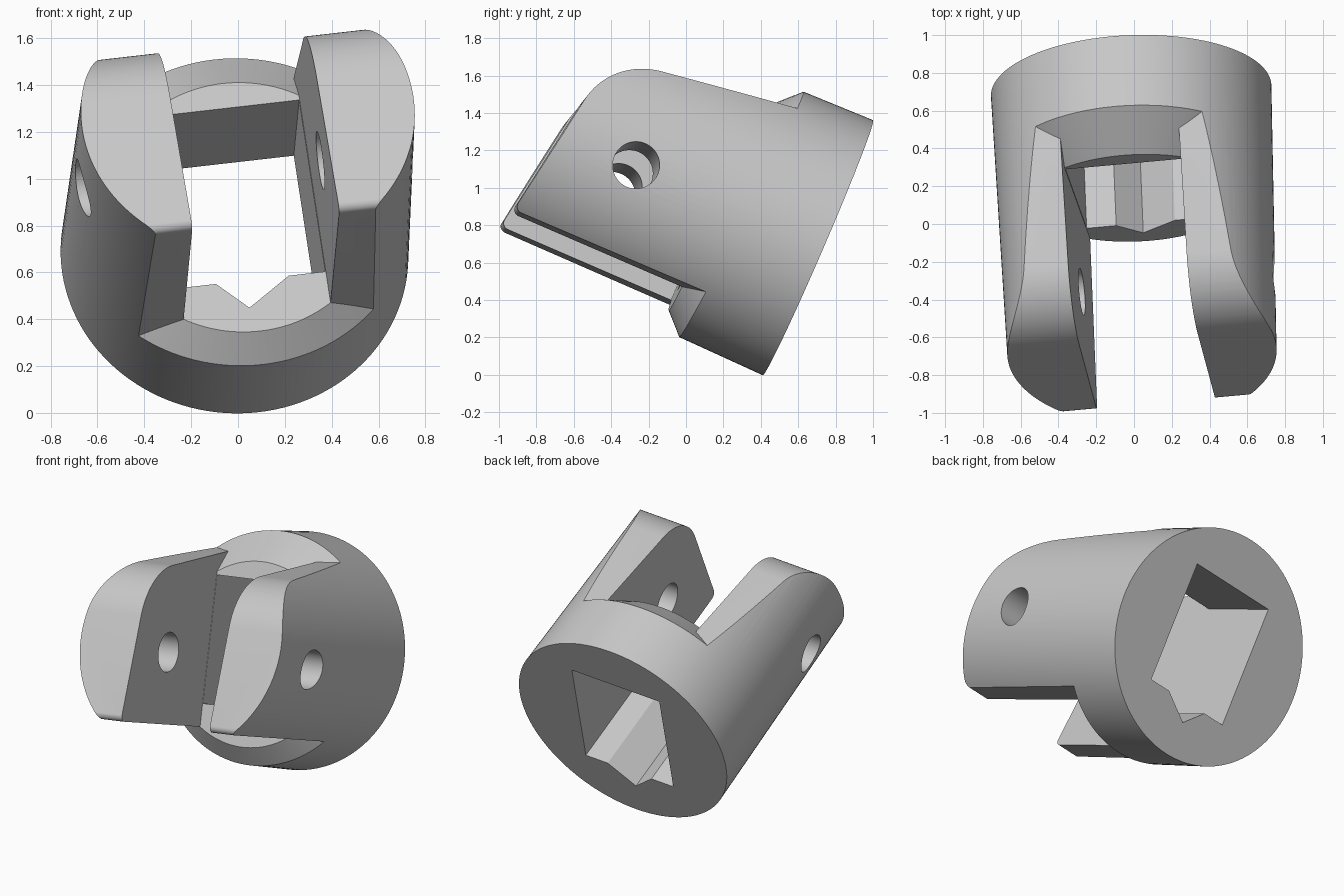
import bpy, bmesh, math
from mathutils import Matrix, Vector

if "Cube" in bpy.data.objects:
    bpy.data.objects.remove(bpy.data.objects["Cube"])

SEGMENTS = 128
SLOT = 0.317        # half gap between the prongs

metal = bpy.data.materials.new("light_grey_metal")
metal.use_nodes = True
grey = (0.58, 0.58, 0.58, 1)
metal.diffuse_color = grey
metal.node_tree.nodes["Principled BSDF"].inputs["Base Color"].default_value = grey


def finish(bm, name):
    bmesh.ops.recalc_face_normals(bm, faces=bm.faces)
    mesh = bpy.data.meshes.new(name)
    bm.to_mesh(mesh)
    bm.free()
    mesh.materials.append(metal)
    obj = bpy.data.objects.new(name, mesh)
    bpy.context.collection.objects.link(obj)
    return obj


def frustum(name, r1, r2, z1, z2, matrix=Matrix()):
    bm = bmesh.new()
    bmesh.ops.create_cone(bm, cap_ends=True, segments=SEGMENTS, radius1=r1, radius2=r2,
                          depth=z2 - z1, matrix=matrix @ Matrix.Translation((0, 0, (z1 + z2) / 2)))
    return finish(bm, name)


def prism(name, points, offset):
    bm = bmesh.new()
    face = bm.faces.new([bm.verts.new(p) for p in points])
    top = bmesh.ops.extrude_face_region(bm, geom=[face])["geom"]
    bmesh.ops.translate(bm, vec=offset, verts=[v for v in top if isinstance(v, bmesh.types.BMVert)])
    # The extrusion leaves the starting face in place only if it is still needed as a cap
    if not face.is_valid:
        bmesh.ops.holes_fill(bm, edges=bm.edges)
    return finish(bm, name)


def boolean(target, tool, operation):
    mod = target.modifiers.new(operation, "BOOLEAN")
    mod.object, mod.operation, mod.solver = tool, operation, "EXACT"
    bpy.context.view_layer.objects.active = target
    bpy.ops.object.modifier_apply(modifier=mod.name)
    bpy.data.objects.remove(tool)


def fillet(prev, corner, nxt, radius, steps):
    """Points of an arc that rounds one corner of a profile."""
    p, c, n = Vector(prev), Vector(corner), Vector(nxt)
    d1, d2 = (p - c).normalized(), (n - c).normalized()
    half = d1.angle(d2) / 2
    centre = c + (d1 + d2).normalized() * radius / math.sin(half)
    start = c + d1 * radius / math.tan(half) - centre
    end = c + d2 * radius / math.tan(half) - centre
    return [centre + start.lerp(end, i / steps).normalized() * radius for i in range(steps + 1)]


# Prong side profile as (height, distance along the axis)
low_back, low_tip = (-0.53, 0.1), (-0.53, 1.595)
high_tip, high_back = (0.415, 1.44), (0.635, 0.1)
profile = [low_back]
profile += fillet(low_back, low_tip, high_tip, 0.035, 5)
profile += fillet(low_tip, high_tip, high_back, 0.4, 24)
profile += [high_back]

# Collar with its sloping shoulder, then the two prongs
shape = frustum("shoulder", 1.28, 0.58, -0.1, 0.6, Matrix.Translation((0, -0.044, 0)))
for side in (1, -1):
    prong = prism("prong", [(side * SLOT, w, u) for w, u in profile], (side * 0.7, 0, 0))
    boolean(shape, prong, "UNION")

# Slightly tapered round outside
yoke = frustum("joint_yoke", 0.743, 0.708, 0, 1.75)
boolean(yoke, shape, "INTERSECT")

# Square socket with a V groove along its floor
s = SLOT - 0.002
socket = [(-s, 0.42), (s, 0.42), (s, -0.384), (0.157, -0.384),
          (-0.03, -0.511), (-0.157, -0.384), (-s, -0.384)]
boolean(yoke, prism("socket", [(e, w, -0.2) for e, w in socket], (0, 0, 0.95)), "DIFFERENCE")

# Cross pin hole through both prongs
pin = Matrix.Translation((0, -0.08, 1.095)) @ Matrix.Rotation(math.pi / 2, 4, "Y")
boolean(yoke, frustum("pin", 0.125, 0.125, -1, 1, pin), "DIFFERENCE")

# Tilt the part, roll it about its own axis and stand it on the ground
axis = Vector((0.038, -0.918, 0.397)).normalized()
across = (Vector((1, 0, 0)) - axis * axis.x).normalized()
up = axis.cross(across)
tilt = Matrix((across, up, axis)).transposed().to_4x4()
place = Matrix.Translation((-0.015, 0.705, 0.68))
yoke.data.transform(place @ tilt @ Matrix.Rotation(math.radians(8), 4, "Z"))

bpy.ops.object.select_all(action="DESELECT")
yoke.select_set(True)
bpy.context.view_layer.objects.active = yoke
bpy.ops.object.shade_smooth_by_angle(angle=math.radians(25))
